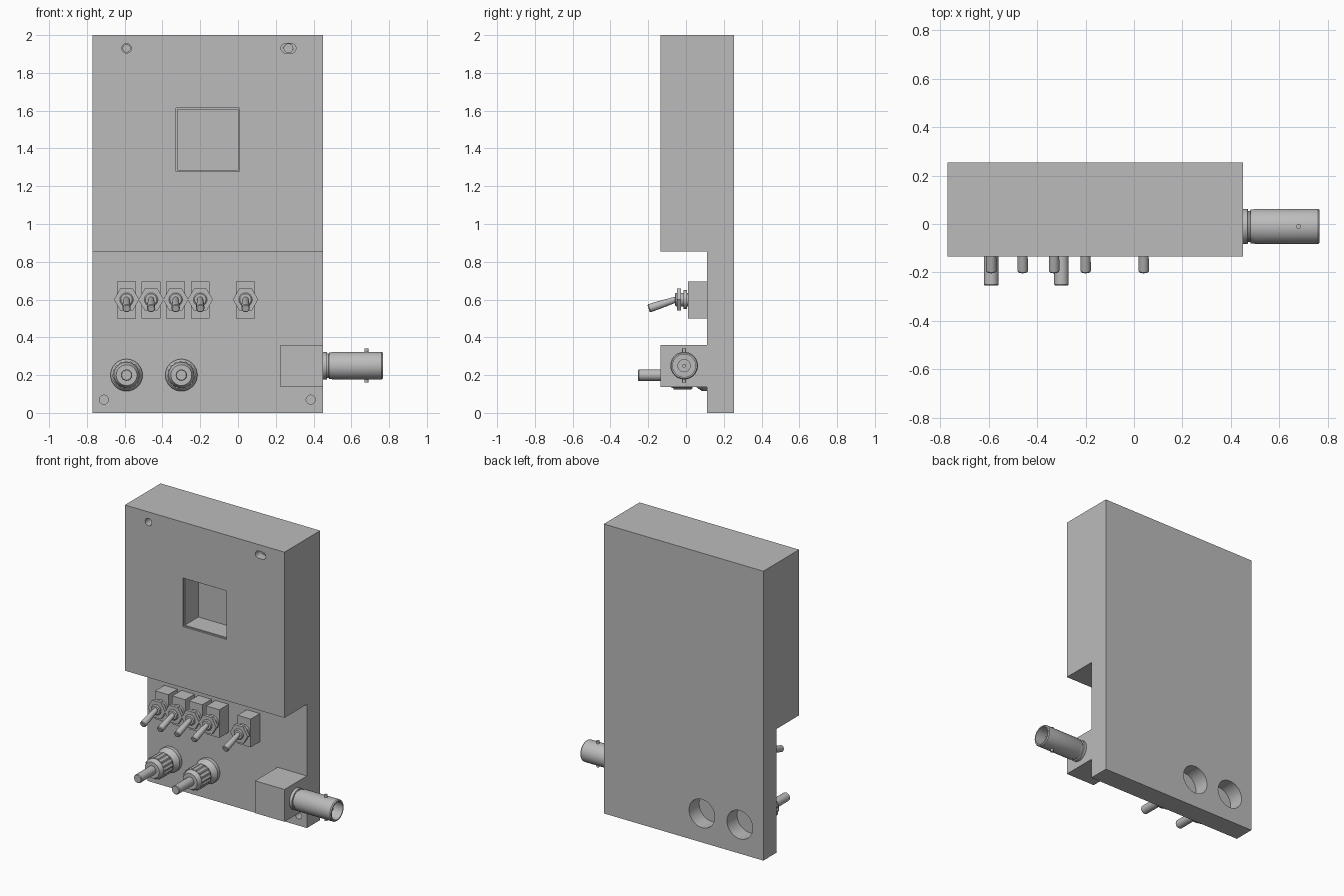
import bpy, bmesh, math
from mathutils import Vector

if "Cube" in bpy.data.objects:
    bpy.data.objects.remove(bpy.data.objects["Cube"])

grey = bpy.data.materials.new("grey")
grey.diffuse_color = (0.5, 0.5, 0.5, 1)
grey.use_nodes = True
grey.node_tree.nodes["Principled BSDF"].inputs["Base Color"].default_value = grey.diffuse_color


def finish(name, bm, smooth=False):
    bmesh.ops.recalc_face_normals(bm, faces=bm.faces)
    me = bpy.data.meshes.new(name)
    bm.to_mesh(me)
    bm.free()
    me.materials.append(grey)
    ob = bpy.data.objects.new(name, me)
    bpy.context.collection.objects.link(ob)
    bpy.ops.object.select_all(action='DESELECT')
    ob.select_set(True)
    bpy.context.view_layer.objects.active = ob
    if smooth:
        bpy.ops.object.shade_smooth_by_angle(angle=math.radians(35))
    return ob


def box(name, x0, x1, y0, y1, z0, z1):
    bm = bmesh.new()
    bmesh.ops.create_cube(bm, size=1)
    for v in bm.verts:
        v.co = Vector((x0 if v.co.x < 0 else x1, y0 if v.co.y < 0 else y1,
                       z0 if v.co.z < 0 else z1))
    return finish(name, bm)


def lathe(name, origin, axis, profile, n=32, smooth=True, ridge=0.0, turn=0.0):
    """Revolve (distance, radius) points about an axis; ridge makes knurling."""
    bm = bmesh.new()
    rot = Vector(axis).to_track_quat('Z', 'Y')
    rings = []
    for d, r in profile:
        ring = []
        for i in range(n):
            a = 2 * math.pi * i / n + turn
            q = r * (1 - ridge * ((i // 2) % 2))
            p = Vector((q * math.cos(a), q * math.sin(a), d))
            ring.append(bm.verts.new(Vector(origin) + rot @ p))
        rings.append(ring)
    for a, b in zip(rings, rings[1:]):
        for i in range(n):
            j = (i + 1) % n
            bm.faces.new((a[i], a[j], b[j], b[i]))
    bm.faces.new(rings[0])
    bm.faces.new(rings[-1])
    return finish(name, bm, smooth)


def cut(target, cutter):
    m = target.modifiers.new("cut", 'BOOLEAN')
    m.operation, m.solver, m.object = 'DIFFERENCE', 'EXACT', cutter
    bpy.context.view_layer.objects.active = target
    bpy.ops.object.modifier_apply(modifier=m.name)
    bpy.data.objects.remove(cutter)


FRONT, BACK, STEP = -0.135, 0.255, 0.11
FWD = (0, -1, 0)

# Enclosure: stepped side profile extruded across the width
bm = bmesh.new()
side = [(FRONT, 2), (BACK, 2), (BACK, 0), (STEP, 0), (STEP, 0.855), (FRONT, 0.855)]
face = bm.faces.new([bm.verts.new((-0.77, y, z)) for y, z in side])
ext = bmesh.ops.extrude_face_region(bm, geom=[face])
bmesh.ops.translate(bm, vec=(1.22, 0, 0),
                    verts=[g for g in ext['geom'] if isinstance(g, bmesh.types.BMVert)])
case = finish("enclosure", bm)

# Display window with a slightly smaller inner opening
cut(case, box("window_rim", -0.327, 0.007, FRONT - 0.05, FRONT + 0.012, 1.278, 1.614))
cut(case, box("window", -0.32, 0.0, FRONT - 0.05, FRONT + 0.16, 1.285, 1.607))


def hole(x, y, z, r, depth):
    cut(case, lathe("drill", (x, y + depth, z), FWD, [(0, r), (depth + 0.02, r)], 32))


# Mounting holes: round, slotted and the two lower ones
hole(-0.59, FRONT, 1.93, 0.025, 0.06)
hole(-0.59, FRONT, 1.93, 0.019, 0.12)
slot = lathe("slot", (0.267, FRONT + 0.06, 1.93), FWD, [(0, 0.025), (0.08, 0.025)])
for v in slot.data.vertices:
    v.co.x += 0.015 if v.co.x > 0.267 else -0.015
cut(case, slot)
hole(0.267, FRONT, 1.93, 0.023, 0.12)
for x in (-0.71, 0.385):
    hole(x, STEP, 0.07, 0.024, 0.1)

# Rear access wells behind the binding posts
for x in (-0.59, -0.3):
    cut(case, lathe("well", (x, BACK - 0.11, 0.2), (0, 1, 0), [(0, 0.098), (0.13, 0.098)], 40))

# Binding posts: flared base, knurled nut and plain stem
for i, x in enumerate((-0.59, -0.3)):
    o = (x, STEP, 0.2)
    lathe(f"post_base_{i}", o, FWD, [(-0.02, 0.085), (0.025, 0.085), (0.06, 0.06), (0.08, 0.06)])
    lathe(f"post_knurled_nut_{i}", o, FWD,
          [(0.075, 0.068), (0.08, 0.075), (0.175, 0.075)], 64, False, 0.07)
    lathe(f"post_collar_{i}", o, FWD, [(0.17, 0.069), (0.185, 0.066), (0.205, 0.055)])
    lathe(f"post_stem_{i}", o, FWD, [(0.2, 0.03), (0.36, 0.03), (0.365, 0.026)], 24)

# Toggle switches
for i, x in enumerate((-0.59, -0.46, -0.33, -0.2, 0.04)):
    box(f"switch_body_{i}", x - 0.05, x + 0.05, 0.01, STEP + 0.01, 0.5, 0.695)
    o = (x, 0.01, 0.6)
    lathe(f"switch_bushing_{i}", o, FWD, [(-0.005, 0.036), (0.062, 0.036), (0.068, 0.03)], 24)
    lathe(f"switch_washer_{i}", o, FWD, [(0.006, 0.05), (0.024, 0.05)], 24)
    lathe(f"switch_nut_{i}", o, FWD, [(0.036, 0.067), (0.058, 0.067)], 6, False)
    lathe(f"switch_lever_{i}", (x, -0.03, 0.608), (0, -0.17, -0.056),
          [(0, 0.014), (0.12, 0.021), (0.172, 0.022), (0.177, 0.018)], 20)

# Coaxial connector: block, hollow barrel, bayonet lugs and centre pin
box("connector_block", 0.225, 0.45, FRONT, STEP + 0.01, 0.137, 0.36)
o = (0.45, -0.01, 0.25)
lathe("connector_barrel", o, (1, 0, 0),
      [(-0.01, 0.072), (0.02, 0.072), (0.022, 0.064), (0.03, 0.064), (0.032, 0.07),
       (0.044, 0.07), (0.05, 0.073), (0.31, 0.073), (0.317, 0.068), (0.317, 0.06),
       (0.15, 0.06)], 40)
lathe("connector_insulator", o, (1, 0, 0), [(0.14, 0.035), (0.25, 0.035)], 24)
lathe("connector_pin", o, (1, 0, 0), [(0.24, 0.01), (0.28, 0.01)], 12)
for i, s in enumerate((-1, 1)):
    lathe(f"bayonet_lug_{i}", (0.68, -0.01, 0.25), (0, 0, s), [(0.065, 0.01), (0.09, 0.01)], 16)
